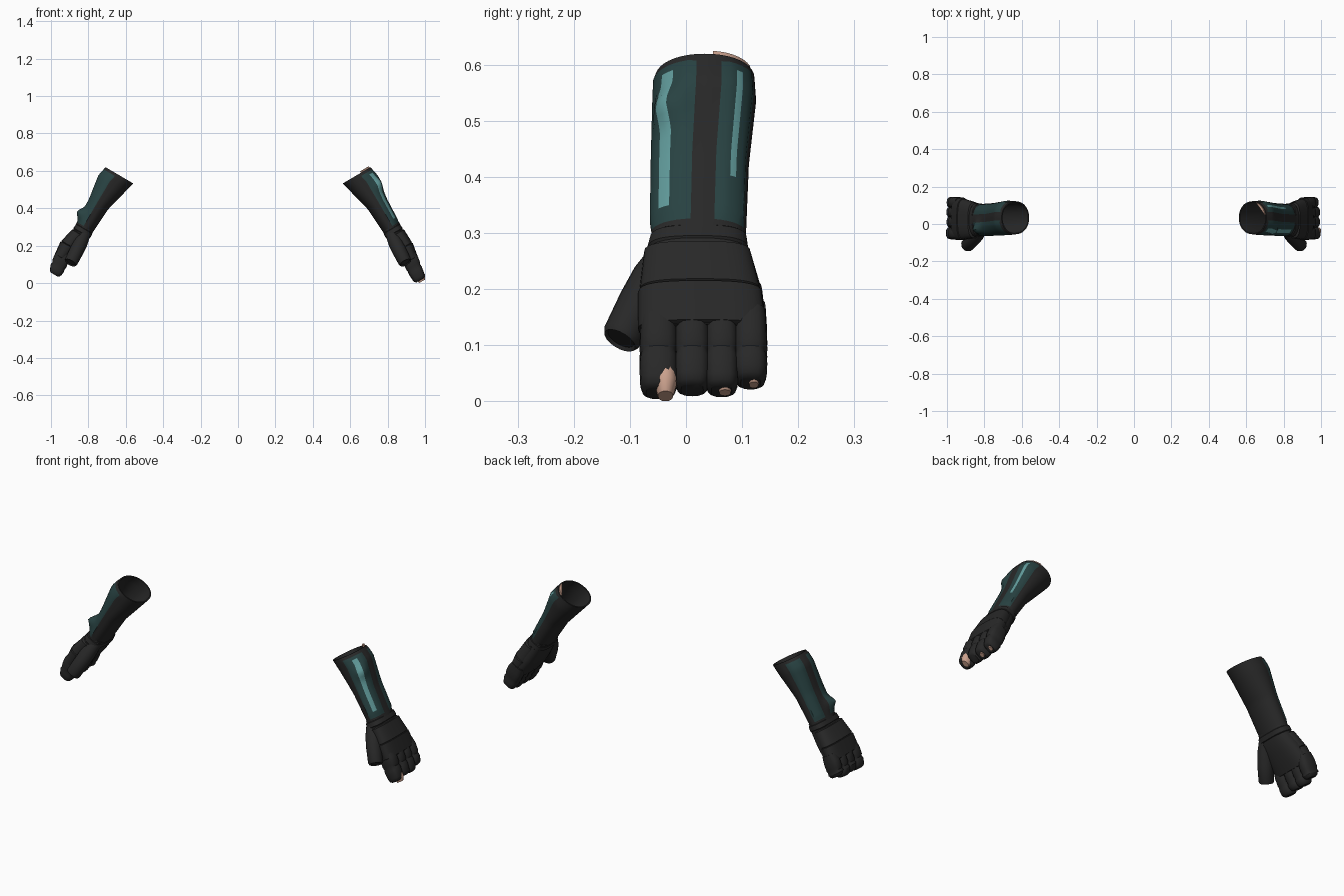
import bpy, bmesh, math
from mathutils import Vector

cube = bpy.data.objects.get("Cube")
if cube:
    bpy.data.objects.remove(cube, do_unlink=True)


def material(name, rgb):
    m = bpy.data.materials.new(name)
    m.use_nodes = True
    m.diffuse_color = (*rgb, 1)
    m.node_tree.nodes["Principled BSDF"].inputs["Base Color"].default_value = (*rgb, 1)
    return m


MATS = [material("charcoal_leather", (0.021, 0.021, 0.021)),
        material("dark_teal", (0.021, 0.054, 0.054)),
        material("bright_teal", (0.12, 0.33, 0.33)),
        material("skin", (0.6, 0.36, 0.27))]
LEATHER, TEAL, BRIGHT, SKIN = range(4)

# Arm frame: t runs from the cuff opening to the fingertips, u points to the back of the hand
ORIGIN = Vector((0.632, 0, 0.575))
ALONG = Vector((0.505, 0, -0.863))
OUT = Vector((0.863, 0, 0.505))


def place(t, u, y, side):
    p = ORIGIN + ALONG * t + OUT * u
    return Vector((p.x * side, y, p.z))


def build(name, rings, rule=None):
    """Skin a closed shape over rings of points; rule(row, degrees) picks the colour."""
    bm = bmesh.new()
    rows = [[bm.verts.new(p) for p in ring] for ring in rings]
    n = len(rows[0])
    for r in range(len(rows) - 1):
        for k in range(n):
            j = (k + 1) % n
            f = bm.faces.new((rows[r][k], rows[r][j], rows[r + 1][j], rows[r + 1][k]))
            if rule:
                f.material_index = rule(r, ((k + 0.5) * 360 / n + 180) % 360 - 180)
    for row in (rows[0], rows[-1]):
        cap = bm.faces.new(row)
        if rule:
            cap.material_index = rule(len(rows) - 1, 0)
    bmesh.ops.recalc_face_normals(bm, faces=bm.faces)
    me = bpy.data.meshes.new(name)
    bm.to_mesh(me)
    bm.free()
    for m in MATS:
        me.materials.append(m)
    ob = bpy.data.objects.new(name, me)
    bpy.context.collection.objects.link(ob)
    bpy.context.view_layer.objects.active = ob
    bpy.ops.object.select_all(action="DESELECT")
    ob.select_set(True)
    bpy.ops.object.shade_smooth_by_angle(angle=math.radians(35))


def section(station, side, n=24, p=0.8, grow=0.0, bump=None):
    """One rounded section from (t, low u, high u, low y, high y)."""
    t, u0, u1, y0, y1 = station
    # The right hand is bent slightly back at the wrist
    bend = 0.022 * min(1, max(0, (t - 0.38) / 0.11)) if side < 0 else 0
    ring = []
    for k in range(n):
        a = 2 * math.pi * k / n
        g = grow + (bump(t, (math.degrees(a) + 180) % 360 - 180) if bump else 0)
        c, s = (math.copysign(abs(v) ** p, v) for v in (math.cos(a), math.sin(a)))
        ring.append(place(t, bend + (u0 + u1) / 2 + ((u1 - u0) / 2 + g) * c,
                          (y0 + y1) / 2 + ((y1 - y0) / 2 + g) * s, side))
    return ring


def sample(table, t):
    for a, b in zip(table, table[1:]):
        if t <= b[0]:
            f = (t - a[0]) / (b[0] - a[0])
            return [t] + [x + (y - x) * f for x, y in zip(a[1:], b[1:])]
    return list(table[-1])


FOREARM = [(0, -0.083, 0.088, -0.055, 0.122),
           (0.055, -0.07, 0.1, -0.057, 0.125),
           (0.19, -0.037, 0.078, -0.06, 0.112),
           (0.36, -0.027, 0.07, -0.062, 0.106)]
HAND = [(0.33, -0.027, 0.066, -0.058, 0.104),
        (0.38, -0.03, 0.07, -0.07, 0.11),
        (0.44, -0.034, 0.073, -0.077, 0.125),
        (0.5, -0.032, 0.07, -0.08, 0.134),
        (0.54, -0.024, 0.058, -0.078, 0.136)]


def bracer(label, side, spur_t, spur_h, spur_a):
    steps = 24
    outer = [0.36 * (steps - i) / steps for i in range(steps + 1)]
    inner = [0.0, 0.02, 0.05, 0.12, 0.2]

    # Raised side panels and one pointed spur
    def bump(t, a):
        panel = 0.004 if (-84 < a < -14 or 18 < a < 72) and 0.01 < t < 0.33 else 0
        spur = spur_h * max(0, 1 - abs(a - spur_a) / 32) * max(0, 1 - abs(t - spur_t) / 0.045)
        return panel + spur

    # Teal panels, with a bright strip down each panel of the left bracer
    def rule(r, a):
        if r >= steps:
            return LEATHER
        t = (outer[r] + outer[r + 1]) / 2
        if not 0.01 < t < 0.335:
            return LEATHER
        if side > 0:
            if (-54 < a < -36 and 0.03 < t < 0.3) or (36 < a < 45 and 0.03 < t < 0.24):
                return BRIGHT
        return TEAL if -84 < a < -12 or 18 < a < 72 else LEATHER

    rings = [section(sample(FOREARM, t), side, 40, 0.95, 0, bump) for t in outer]
    rings += [section(sample(FOREARM, t), side, 40, 0.95, -0.006) for t in inner]
    build(label + "_bracer", rings, rule)


def slab(name, side, t0, t1, grow, lift):
    """Padded band hugging the hand, bevelled at both ends; lift frees the palm."""
    rings = []
    for t, g in ((t0, -0.003), (t0 + 0.005, grow), (t1 - 0.006, grow), (t1, -0.003)):
        s = sample(HAND, t)
        s[1] += lift
        rings.append(section(s, side, 28, 0.7, g))
    build(name, rings)


# Finger name, low y, high y, extra length, width of bare tip (left hand)
FINGERS = [("index", -0.083, -0.014, 0.006, 0.04),
           ("middle", -0.021, 0.043, 0.0, 0),
           ("ring", 0.033, 0.094, 0.002, 0.03),
           ("little", 0.085, 0.145, -0.014, 0.024)]


def glove(label, side, reach):
    build(label + "_hand", [section(s, side, 28, 0.75) for s in HAND])
    slab(label + "_wrist_band", side, 0.338, 0.372, 0.003, 0)
    slab(label + "_upper_hand_pad", side, 0.374, 0.464, 0.005, 0.03)
    slab(label + "_knuckle_pad", side, 0.458, 0.542, 0.007, 0.03)

    # Four close-set fingers, each pinched at the joint
    for finger, y0, y1, extra, bare in FINGERS:
        end = 0.65 + reach + extra
        shape = [(0.5, -0.01, 0.06, 0.003), (0.535, -0.02, 0.066, 0.001),
                 (0.572, -0.023, 0.061, 0), (0.583, -0.021, 0.055, 0.003),
                 (0.597, -0.024, 0.057, 0), (end - 0.018, -0.022, 0.049, 0.001),
                 (end - 0.006, -0.018, 0.043, 0.005), (end, -0.01, 0.034, 0.012)]
        build(f"{label}_{finger}_finger",
              [section((t, a, b, y0 + w, y1 - w), side, 16, 0.68) for t, a, b, w in shape])
        # Bare fingertip showing through the worn glove
        if side > 0 and bare:
            mid = (y0 + y1) / 2 + (0.012 if finger == "index" else 0.006)
            long = finger == "index"
            top = 0.05 if long else 0.036
            tip = [(end - 0.034, 0, top, bare / 2), (end - 0.012, -0.006, top, bare / 2),
                   (end + (0.01 if long else 0.003), 0, top - 0.014, bare / 3)]
            build(f"{label}_{finger}_fingertip",
                  [section((t, a, b, mid - w, mid + w), side, 16, 0.9) for t, a, b, w in tip],
                  lambda r, a: SKIN)

    # Thumb: round sections square to its own slanted path
    path = [(0.35, 0.005, -0.025, 0.03), (0.41, 0.0, -0.058, 0.038),
            (0.46, -0.004, -0.083, 0.038), (0.528, -0.008, -0.114, 0.036),
            (0.536, -0.008, -0.118, 0.031), (0.531, -0.008, -0.116, 0.026)]
    lean = Vector((0.89, 0.455))
    rings = []
    for t, u, y, r in path:
        ring = []
        for k in range(18):
            a = 2 * math.pi * k / 18
            c, s = r * math.cos(a), r * math.sin(a)
            ring.append(place(t + s * lean.y, u + c, y + s * lean.x, side))
        rings.append(ring)
    build(label + "_thumb", rings)


# Left and right differ slightly in spur position and finger reach
for label, side, spur_t, spur_h, spur_a, reach in (("left", 1, 0.1, 0.022, -40, 0),
                                                   ("right", -1, 0.28, 0.036, -28, -0.022)):
    bracer(label, side, spur_t, spur_h, spur_a)
    glove(label, side, reach)

# Sliver of bare arm filling the back edge of the left opening
rim = section(FOREARM[0], 1, 40, 0.95, -0.004)[1:9]
build("left_arm_sliver", [[p + ALONG * t for p in rim] for t in (0.012, -0.009)],
      lambda r, a: SKIN)
